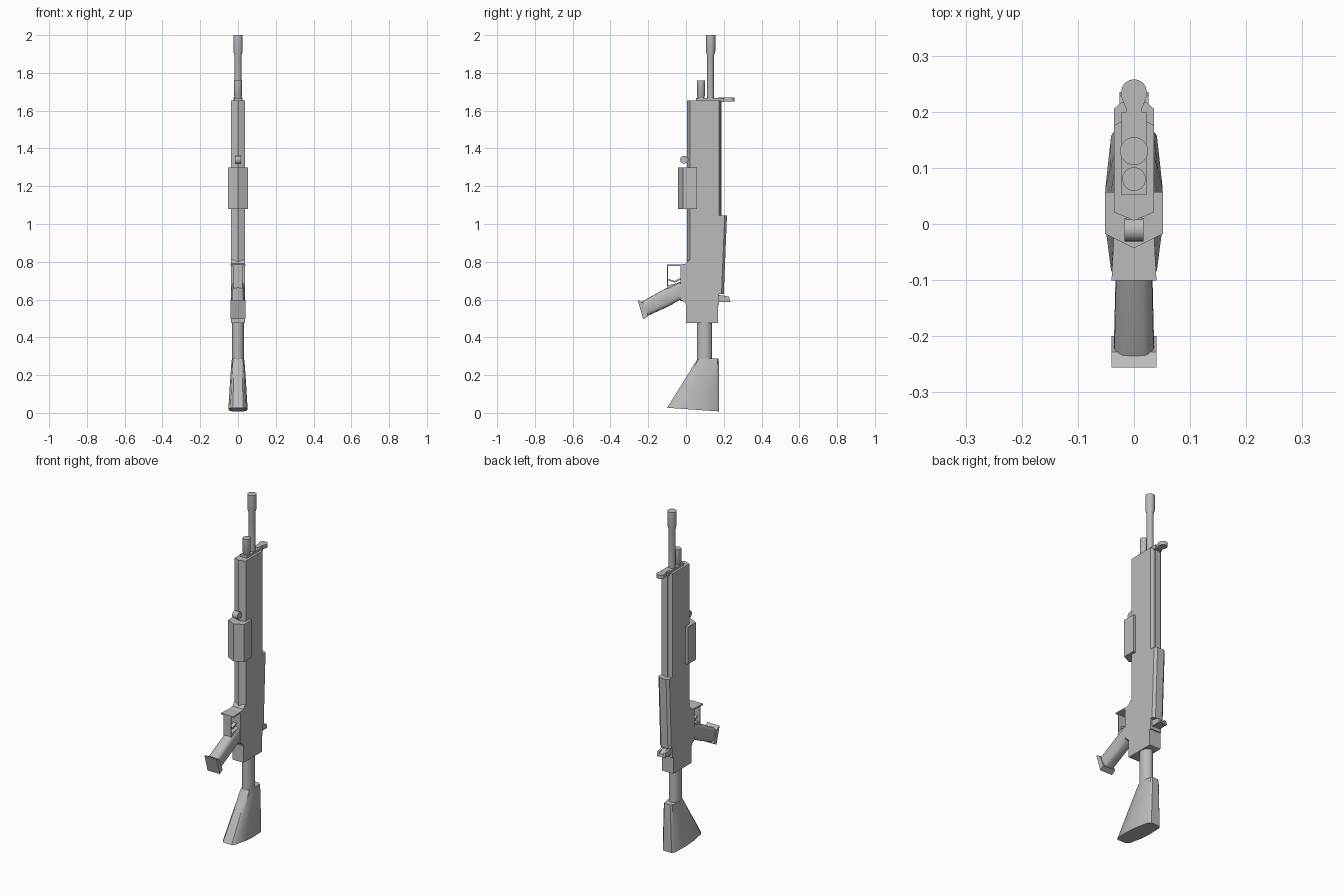
import bpy, bmesh, math
from mathutils import Matrix, Vector

cube = bpy.data.objects.get("Cube")
if cube:
    bpy.data.objects.remove(cube)

mat = bpy.data.materials.new("gun_grey")
mat.use_nodes = True
GREY = (0.5, 0.5, 0.5, 1)
mat.diffuse_color = GREY
mat.node_tree.nodes["Principled BSDF"].inputs["Base Color"].default_value = GREY


def finish(name, bm, smooth=True, bevel=0):
    bmesh.ops.recalc_face_normals(bm, faces=bm.faces)
    me = bpy.data.meshes.new(name)
    bm.to_mesh(me)
    bm.free()
    me.materials.append(mat)
    ob = bpy.data.objects.new(name, me)
    bpy.context.collection.objects.link(ob)
    if bevel:
        mod = ob.modifiers.new("Bevel", "BEVEL")
        mod.width, mod.segments, mod.limit_method = bevel, 3, "ANGLE"
    if smooth:
        bpy.ops.object.select_all(action="DESELECT")
        ob.select_set(True)
        bpy.context.view_layer.objects.active = ob
        bpy.ops.object.shade_smooth_by_angle(angle=math.radians(35))
    return ob


def loft(name, rings, smooth=False, bevel=0):
    """Skin a list of equal-length rings of 3D points and cap both ends."""
    bm = bmesh.new()
    rows = [[bm.verts.new(p) for p in ring] for ring in rings]
    n = len(rows[0])
    for a, b in zip(rows, rows[1:]):
        for i in range(n):
            j = (i + 1) % n
            bm.faces.new((a[i], a[j], b[j], b[i]))
    bm.faces.new(rows[0])
    bm.faces.new(rows[-1])
    return finish(name, bm, smooth, bevel)


def mirrored(half):
    """Close a right-hand (x, y) outline by mirroring it across x = 0."""
    return half + [(-x, y) for x, y in reversed(half) if x > 0]


def column(name, half, z0, z1):
    outline = mirrored(half)
    return loft(name, [[(x, y, z) for x, y in outline] for z in (z0, z1)])


def slab(name, profile, w, bevel=0):
    """Side profile in (y, z), extruded to half width w."""
    return loft(name, [[(x, y, z) for y, z in profile] for x in (-w, w)], bevel > 0, bevel)


def turned(name, y, profile, sides=24, squash=1):
    """Round part about a vertical axis; profile is (radius, z)."""
    ang = [math.tau * i / sides for i in range(sides)]
    return loft(name, [[(r * squash * math.cos(a), y + r * math.sin(a), z) for a in ang]
                       for r, z in profile], True)


# Barrel group
turned("barrel", 0.13, [(0.018, 1.62), (0.018, 1.89), (0.025, 1.915), (0.025, 2.0)])
turned("gas_tube", 0.08, [(0.018, 1.62), (0.018, 1.675), (0.021, 1.68), (0.021, 1.76)])

# Front plate with rounded sight tab
tab = [(0.023 * math.cos(a), 0.235 + 0.023 * math.sin(a))
       for a in (math.pi * (i / 8 - 0.5) for i in range(1, 9))]
column("front_sight_tab", [(0.012, 0.17), (0.014, 0.205), (0.023, 0.228)] + tab[3:-1] + [(0, 0.258)],
       1.648, 1.67)
column("front_plate", [(0.022, 0.052), (0.022, 0.2)], 1.645, 1.668)

# Handguard, top rail and cover
column("handguard", [(0, 0.006), (0.036, 0.021), (0.036, 0.176), (0.022, 0.183)], 0.79, 1.655)
column("top_rail", [(0.012, 0.17), (0.012, 0.188)], 1.04, 1.655)


def cover_ring(z, top):
    return [(x, y, z) for x, y in mirrored([(0.036, 0.165), (0.036, top - 0.012), (0.022, top)])]


loft("top_cover", [cover_ring(0.63, 0.2), cover_ring(1.045, 0.217)])

# Rear sight with two ears
slab("rear_sight_base", [(0.165, 0.59), (0.235, 0.59), (0.23, 0.605), (0.2, 0.622), (0.165, 0.622)], 0.012)
for side, s in (("left", 1), ("right", -1)):
    ear = slab(side + "_rear_sight_ear", [(0.17, 0.588), (0.235, 0.588), (0.228, 0.615), (0.17, 0.625)], 0.006)
    ear.location.x = s * 0.02

# Forward box and sling ring
column("forward_box", [(0, -0.043), (0.052, -0.017), (0.052, 0.057)], 1.08, 1.3)
ring = turned("sling_ring", 0, [(0.021, -0.017), (0.021, 0.017)], 20)
ring.data.transform(Matrix.Translation((0, -0.01, 1.34)) @ Matrix.Rotation(math.pi / 2, 4, "Y"))
column("sling_mount", [(0.014, -0.005), (0.014, 0.03)], 1.33, 1.35)

# Receiver
slab("receiver", [(-0.03, 0.785), (0.0, 0.79), (0.015, 0.81), (0.176, 0.81), (0.176, 0.57),
                  (0.0, 0.57), (-0.006, 0.585), (-0.03, 0.6)], 0.036)
slab("receiver_end", [(0.0, 0.475), (0.17, 0.475), (0.17, 0.58), (0.0, 0.58)], 0.036)

# Trigger guard and trigger
column("guard_plate", [(0.04, -0.101), (0.036, -0.02)], 0.778, 0.786)
slab("guard_leg", [(-0.101, 0.665), (-0.095, 0.665), (-0.095, 0.782), (-0.101, 0.782)], 0.024)
slab("trigger", [(-0.095, 0.702), (-0.06, 0.69), (-0.028, 0.705), (-0.028, 0.715),
                 (-0.06, 0.698), (-0.093, 0.71)], 0.01)


# Pistol grip: rounded sections swept from receiver to the heel
def grip_ring(front, back, w):
    a, b = Vector((0, *front)), Vector((0, *back))
    mid, half = (a + b) / 2, (a - b) / 2
    ring = []
    for i in range(20):
        t = math.tau * i / 20
        c, s = math.cos(t), math.sin(t)
        p = mid + half * math.copysign(abs(c) ** 0.6, c)
        p.x = w * math.copysign(abs(s) ** 0.6, s)
        ring.append(p)
    return ring


loft("pistol_grip", [grip_ring((0.0, 0.705), (0.0, 0.585), 0.034),
                     grip_ring((-0.04, 0.69), (-0.035, 0.597), 0.034),
                     grip_ring((-0.102, 0.662), (-0.09, 0.565), 0.033),
                     grip_ring((-0.235, 0.588), (-0.21, 0.51), 0.036)], True)
slab("grip_shelf", [(-0.1, 0.675), (-0.03, 0.69), (-0.03, 0.62), (-0.1, 0.645)], 0.024)
loft("grip_heel", [[(x, y, z) for y, z in ((-0.256, 0.597), (-0.228, 0.583), (-0.2, 0.512), (-0.226, 0.496))]
                   for x in (-0.04, 0.04)])

# Stock tube and butt
turned("stock_tube", 0.098, [(0.04, 0.25), (0.04, 0.48)], 24, 0.8)


def butt_ring(front, back, w, z_front, z_back):
    pts = mirrored([(0.55 * w, 0), (0.8 * w, 0.06), (w, 0.35), (w, 0.6), (0.8 * w, 0.94), (0.55 * w, 1)])
    return [(x, front + (back - front) * t, z_front + (z_back - z_front) * t) for x, t in pts]


loft("butt_stock", [butt_ring(-0.1, 0.174, 0.051, 0.027, 0.008),
                    butt_ring(-0.02, 0.174, 0.043, 0.155, 0.15),
                    butt_ring(0.05, 0.174, 0.035, 0.268, 0.268),
                    butt_ring(0.062, 0.172, 0.032, 0.287, 0.287)], True)
